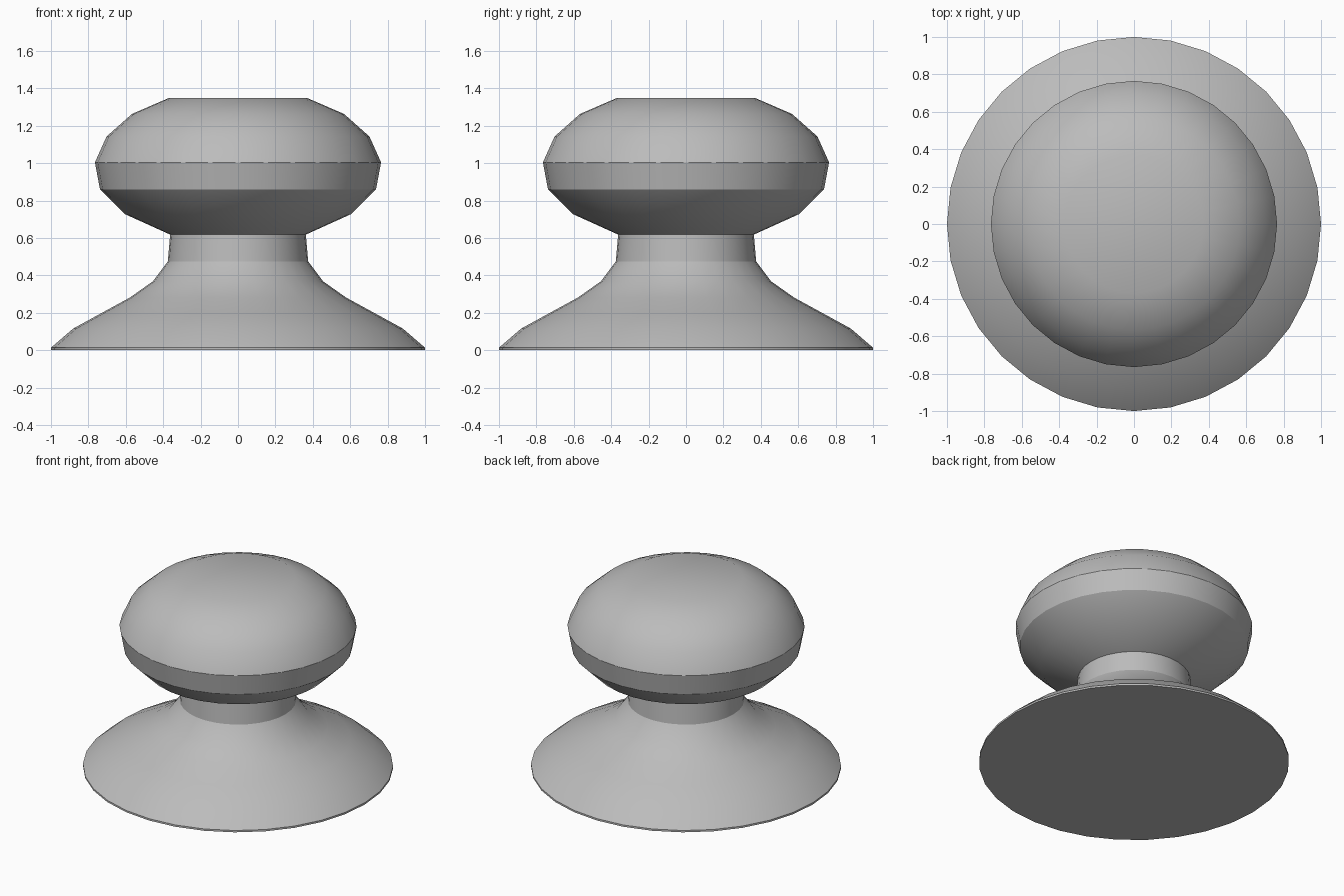
import bpy, bmesh, math

SIDES = 32

cube = bpy.data.objects.get("Cube")
if cube:
    bpy.data.objects.remove(cube, do_unlink=True)

# Single plain grey finish
grey = bpy.data.materials.new("satin_grey")
grey.use_nodes = True
colour = (0.5, 0.5, 0.5, 1)
grey.diffuse_color = colour
grey.node_tree.nodes["Principled BSDF"].inputs["Base Color"].default_value = colour


def lathe(name, profile, cap_bottom=False, cap_top=False):
    """Turn (radius, height) points around z, listed from bottom to top."""
    bm = bmesh.new()
    rings = []
    for radius, height in profile:
        angles = [math.tau * i / SIDES for i in range(SIDES)]
        rings.append([bm.verts.new((radius * math.cos(a), radius * math.sin(a), height))
                      for a in angles])
    for low, high in zip(rings, rings[1:]):
        for i in range(SIDES):
            j = (i + 1) % SIDES
            bm.faces.new((low[i], low[j], high[j], high[i]))
    if cap_bottom:
        bm.faces.new(rings[0][::-1])
    if cap_top:
        bm.faces.new(rings[-1])
    mesh = bpy.data.meshes.new(name)
    bm.to_mesh(mesh)
    bm.free()
    mesh.materials.append(grey)
    obj = bpy.data.objects.new(name, mesh)
    bpy.context.collection.objects.link(obj)
    bpy.ops.object.select_all(action='DESELECT')
    obj.select_set(True)
    bpy.context.view_layer.objects.active = obj
    bpy.ops.object.shade_smooth_by_angle(angle=math.radians(30))
    return obj


# Flared foot rising into the narrow neck
lathe("base_and_neck", [
    (1.0, 0), (1.0, 0.013), (0.882, 0.115), (0.727, 0.2), (0.58, 0.28),
    (0.455, 0.368), (0.375, 0.475), (0.363, 0.618),
], cap_bottom=True)

# Rounded grip with a flat top
lathe("knob_head", [
    (0.363, 0.618), (0.604, 0.727), (0.738, 0.86), (0.765, 1.004),
    (0.703, 1.142), (0.567, 1.263), (0.37, 1.348),
], cap_top=True)
